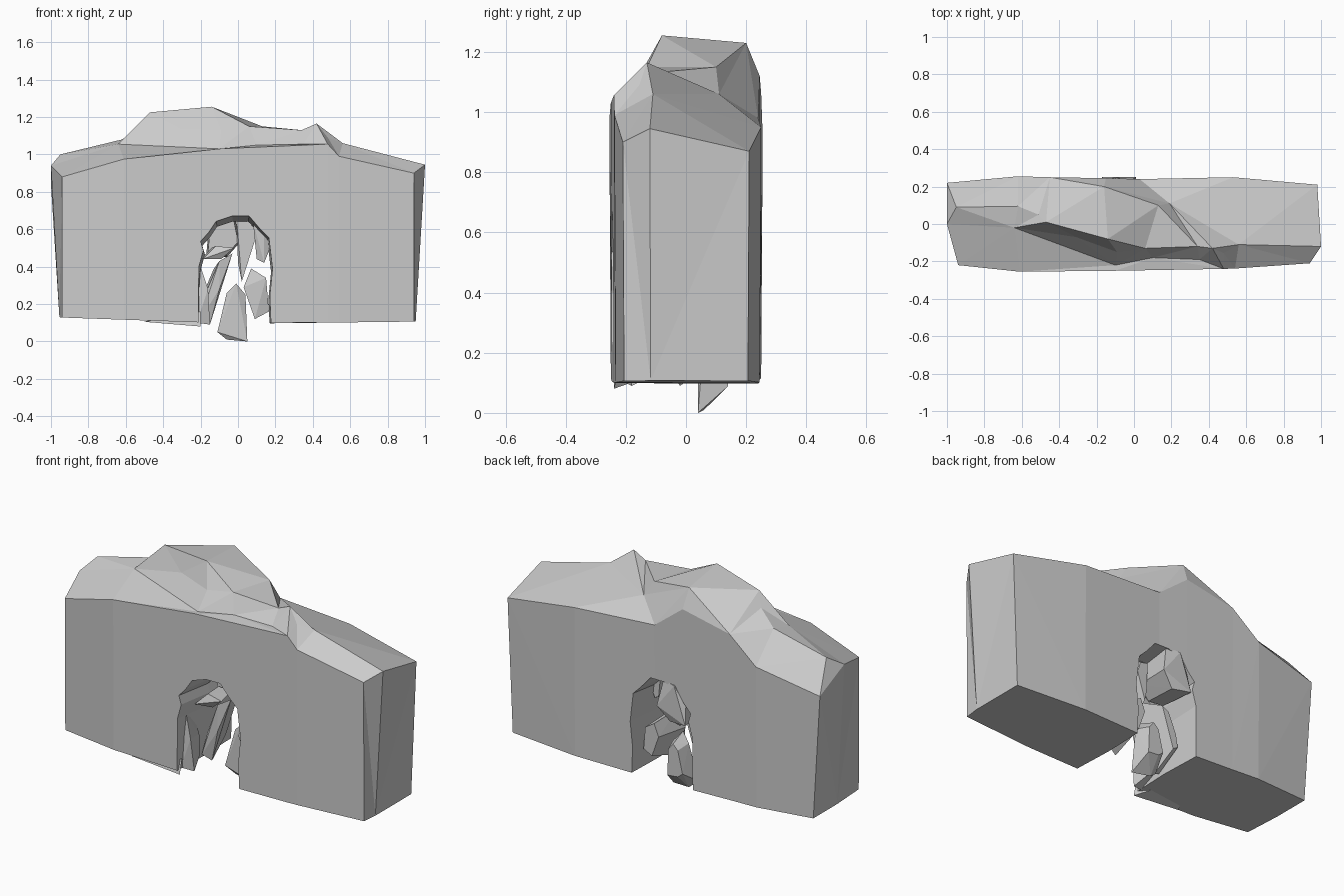
import bpy, bmesh
from mathutils import Vector
from mathutils.geometry import delaunay_2d_cdt

if "Cube" in bpy.data.objects:
    bpy.data.objects.remove(bpy.data.objects["Cube"])


def make_object(name, bm):
    bmesh.ops.recalc_face_normals(bm, faces=bm.faces)
    me = bpy.data.meshes.new(name)
    bm.to_mesh(me)
    bm.free()
    ob = bpy.data.objects.new(name, me)
    bpy.context.collection.objects.link(ob)
    return ob


# Upper rim of the slab, anticlockwise from the front left
rim = [(-.94, -.22, .88), (-.61, -.255, .975), (-.1, -.25, 1.03), (.48, -.24, 1.055),
       (.54, -.238, .99), (.94, -.21, .90), (1, -.12, .945), (.98, .21, .87),
       (.53, .25, .95), (.03, .24, .98), (-.15, .245, 1.12), (-.45, .25, 1.06),
       (-.62, .255, .92), (-1, .22, .84), (-1, 0, .94)]
# Key points of the craggy top
crag = {
    'left': (-.95, .09, 1.0), 'step': (-.62, .095, 1.08), 'step2': (-.51, .05, 1.15),
    'plat_l': (-.47, .01, 1.225), 'peak': (-.14, -.08, 1.255), 'plat_b': (-.16, .2, 1.23),
    'knee': (.13, .10, 1.15), 'knee2': (.19, .11, 1.06), 'ridge': (.56, -.11, 1.06),
    'dip': (.34, -.12, 1.13), 'bump': (.42, -.13, 1.165), 'bump2': (.48, -.155, 1.09),
    'notch': (-.31, -.07, 1.14), 'shelf': (-.09, -.15, 1.13), 'shelf2': (.06, -.13, 1.15),
    'foot': (-.64, -.02, 1.055), 'foot2': (-.1, -.22, 1.03), 'foot3': (.1, -.18, 1.05),
    'foot4': (.35, -.19, 1.055)}
chains = ['left step step2 plat_l notch shelf shelf2 dip bump bump2 ridge',
          'foot foot2 foot3 foot4', 'plat_l peak notch', 'step2 foot',
          'plat_l plat_b knee dip', 'plat_b knee2 ridge', 'peak plat_b']

pts = rim + list(crag.values())
n = len(rim)
index = {k: n + i for i, k in enumerate(crag)}
edges = [(i, (i + 1) % n) for i in range(n)]
for c in chains:
    ids = [index[k] for k in c.split()]
    edges += list(zip(ids, ids[1:]))
edges += [(index['foot4'], 3), (index['ridge'], 6), (index['plat_b'], 10), (index['left'], 13)]

# Wall slab: triangulated top, straight sides, flat underside
co, _, tris, origin, _, _ = delaunay_2d_cdt([Vector(p[:2]) for p in pts], edges, [], 1, 1e-5)
bm = bmesh.new()
top, rim_verts = [], {}
for c, o in zip(co, origin):
    v = bm.verts.new((c.x, c.y, pts[o[0]][2] if o else 1.1))
    top.append(v)
    for k in o:
        rim_verts[k] = v
for t in tris:
    bm.faces.new([top[i] for i in t])
base = []
for x, y, z in rim:
    zb = .095 + (.035 * max(0, -x) if x < 0 else .012 * x)
    base.append(bm.verts.new((max(-.955, min(.95, x)), y * .98, zb)))
for i in range(n):
    j = (i + 1) % n
    bm.faces.new([rim_verts[i], rim_verts[j], base[j], base[i]])
bm.faces.new(base)
bmesh.ops.recalc_face_normals(bm, faces=bm.faces)
bmesh.ops.triangulate(bm, faces=[f for f in bm.faces if len(f.verts) > 3])
wall = make_object('rock_wall', bm)

# Jagged arch opening cut through the slab
arch = [(-.22, -.1), (-.215, .41), (-.19, .5), (-.205, .55), (-.16, .6), (-.12, .66), (-.03, .69),
        (.06, .69), (.12, .62), (.17, .57), (.19, .4), (.175, .25), (.19, -.1)]
bm = bmesh.new()
rings = []
for y, s in ((-.4, 1), (.0, .93), (.4, 1)):
    rings.append([bm.verts.new((x * s, y, z * s)) for x, z in arch])
for a, b in zip(rings, rings[1:]):
    for i in range(len(arch)):
        j = (i + 1) % len(arch)
        bm.faces.new([a[i], a[j], b[j], b[i]])
bm.faces.new(rings[0])
bm.faces.new(rings[-1])
bmesh.ops.triangulate(bm, faces=bm.faces)
cutter = make_object('opening_cutter', bm)
cutter.hide_render = True
cutter.hide_viewport = True
mod = wall.modifiers.new('opening', 'BOOLEAN')
mod.object = cutter
mod.operation = 'DIFFERENCE'
mod.solver = 'EXACT'


# Broken stones: hull of a profile at y0 and a shrunken, shifted one at y1
def shard(name, profile, y0, y1, shrink=.6, dx=0, dz=0):
    bm = bmesh.new()
    cx = sum(p[0] for p in profile) / len(profile)
    cz = sum(p[1] for p in profile) / len(profile)
    for i, (x, z) in enumerate(profile):
        bm.verts.new((x, y0 + .02 * (i % 2) * (1 if y1 > y0 else -1), z))
        bm.verts.new((cx + (x - cx) * shrink + dx, y1, cz + (z - cz) * shrink + dz))
    res = bmesh.ops.convex_hull(bm, input=bm.verts)
    loose = [v for v in bm.verts if not v.link_faces]
    bmesh.ops.delete(bm, geom=loose, context='VERTS')
    return make_object(name, bm)


shard('centre_stone', [(-.11, .05), (-.06, .01), (.05, 0), (.04, .25), (-.01, .31), (-.06, .26)],
      .04, .14, .6, 0, .03)
shard('right_stone', [(.03, .29), (.07, .39), (.15, .34), (.165, .16), (.09, .12)], -.04, .16, .7, .01, .02)
shard('left_stone', [(-.2, .12), (-.18, .24), (-.1, .43), (-.03, .47), (-.1, .28), (-.15, .09)],
      -.04, .12, .6, -.02, .02)
shard('left_sliver', [(-.22, .1), (-.2, .4), (-.16, .28), (-.15, .09)], -.2, -.08, .6, -.02)
shard('upper_boulder', [(-.17, .46), (-.16, .57), (-.1, .67), (-.02, .68), (.01, .53), (-.06, .45)],
      .25, .04, .9)
shard('hanging_spike', [(-.01, .69), (0, .42), (.02, .32), (.06, .45), (.1, .57), (.07, .67)], .02, .12, .6)
shard('upper_right_stone', [(.08, .64), (.1, .44), (.14, .42), (.18, .52), (.14, .62)], -.12, .06, .6, .02)
shard('upper_left_stone', [(-.19, .44), (-.12, .51), (-.02, .5), (-.09, .44)], -.12, .02, .8, -.02)
shard('left_lip', [(-.5, .105), (-.36, .1), (-.2, .08), (-.2, .16)], -.24, -.14, .5, -.03, .02)
